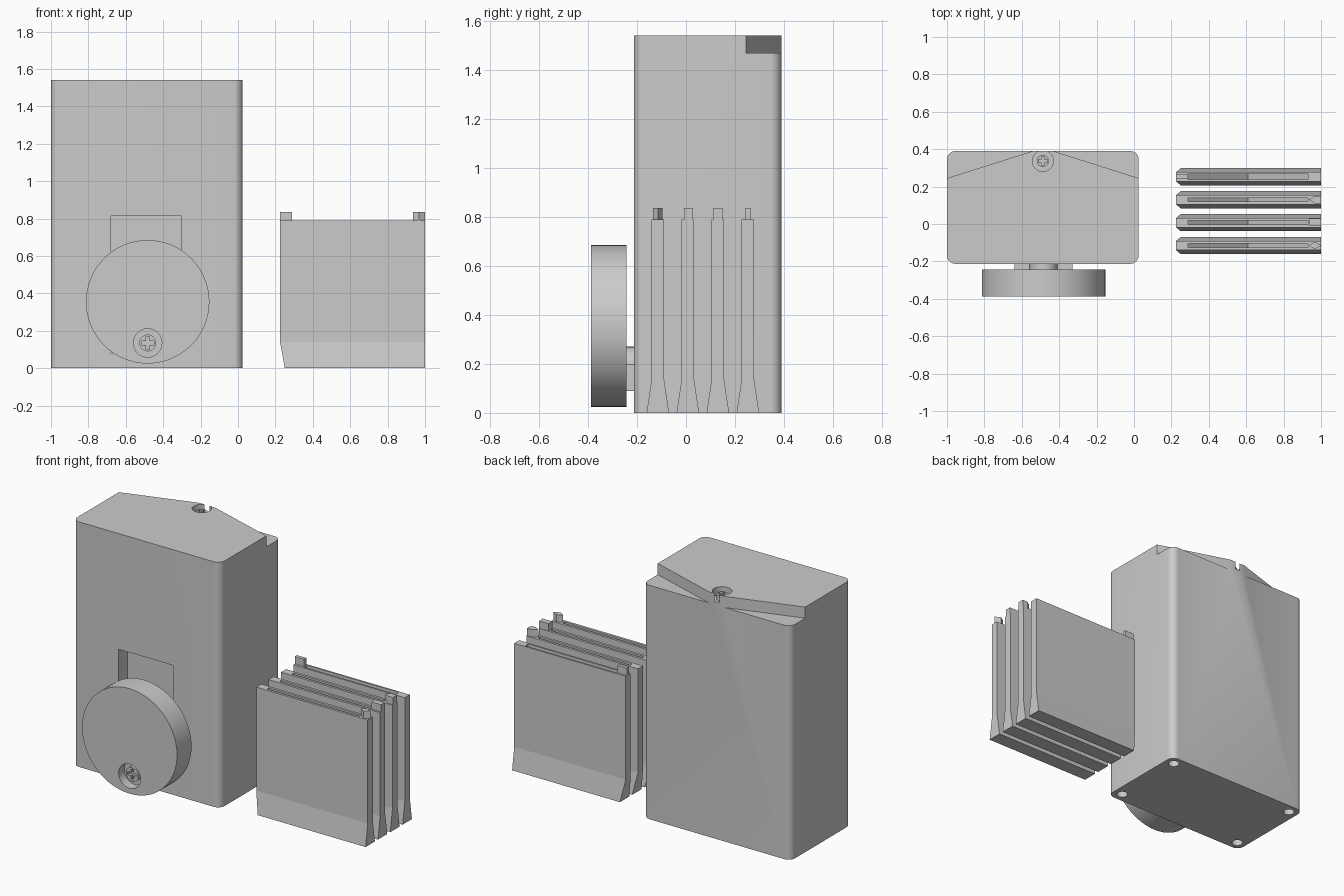
import bpy, bmesh
from math import sin, cos, pi, radians

if "Cube" in bpy.data.objects:
    bpy.data.objects.remove(bpy.data.objects["Cube"])


def loft(name, rings):
    """Solid skinned through matching rings of 3D points."""
    bm = bmesh.new()
    vs = [[bm.verts.new(p) for p in r] for r in rings]
    n = len(vs[0])
    for a, b in zip(vs, vs[1:]):
        for i in range(n):
            j = (i + 1) % n
            bm.faces.new((a[i], a[j], b[j], b[i]))
    bm.faces.new(vs[0][::-1])
    bm.faces.new(vs[-1])
    bmesh.ops.recalc_face_normals(bm, faces=bm.faces)
    me = bpy.data.meshes.new(name)
    bm.to_mesh(me)
    bm.free()
    ob = bpy.data.objects.new(name, me)
    bpy.context.collection.objects.link(ob)
    return ob


def prism(name, pts, axis, a, b):
    """Extrude a 2D outline along an axis from a to b."""
    put = {'x': lambda p, t: (t, p[0], p[1]),
           'y': lambda p, t: (p[0], t, p[1]),
           'z': lambda p, t: (p[0], p[1], t)}[axis]
    return loft(name, [[put(p, t) for p in pts] for t in (a, b)])


def rect(x0, x1, y0, y1):
    return [(x0, y0), (x1, y0), (x1, y1), (x0, y1)]


def circle(cx, cy, r, n=32):
    return [(cx + r * cos(2 * pi * i / n), cy + r * sin(2 * pi * i / n)) for i in range(n)]


def rounded(x0, x1, y0, y1, r, n=8):
    pts = []
    for k, (cx, cy) in enumerate([(x1 - r, y1 - r), (x0 + r, y1 - r),
                                  (x0 + r, y0 + r), (x1 - r, y0 + r)]):
        for i in range(n + 1):
            t = (k + i / n) * pi / 2
            pts.append((cx + r * cos(t), cy + r * sin(t)))
    return pts


def cut(ob, *cutters):
    """Subtract the cutters and remove them."""
    for c in cutters:
        m = ob.modifiers.new("cut", 'BOOLEAN')
        m.operation, m.solver, m.object = 'DIFFERENCE', 'EXACT', c
        bpy.context.view_layer.objects.active = ob
        bpy.ops.object.modifier_apply(modifier=m.name)
        bpy.data.objects.remove(c)


def smooth(ob):
    bpy.ops.object.select_all(action='DESELECT')
    ob.select_set(True)
    bpy.context.view_layer.objects.active = ob
    bpy.ops.object.shade_smooth_by_angle(angle=radians(30))


def screw(name, cx, cy, r, axis, floor, top):
    """Round screw head with a cross recess; top is its outer end."""
    ob = prism(name, circle(cx, cy, r), axis, floor, top)
    d = 0.02 if top > floor else -0.02
    L, w = r * 0.75, r * 0.22
    cut(ob, prism("slot_a", rect(cx - L, cx + L, cy - w, cy + w), axis, top - d, top + d),
        prism("slot_b", rect(cx - w, cx + w, cy - L, cy + L), axis, top - d, top + d))
    smooth(ob)


CX = -0.487
X0, X1, Y0, Y1, H = -1.0, 0.025, -0.213, 0.39, 1.54

# Housing with sloped rear corner steps, front window and fastener holes
body = prism("housing", rounded(X0, X1, Y0, Y1, 0.045), 'z', 0, H)
for s in (-1, 1):
    hw = (X1 - X0) / 2
    ux, uy = hw - 0.055, 0.145
    corner = [(CX + s * 0.055 - s * ux * 0.1, Y1 + uy * 0.1),
              (CX + s * (hw + ux * 0.1), Y1 - uy * 1.1),
              (CX + s * (hw + ux * 0.1), Y1 + uy * 0.1)]
    cut(body, prism("corner_step", corner, 'z', 1.47, H + 0.1))
cut(body, prism("window", rect(-0.68, -0.302, 0.08, 0.813), 'y', Y0 - 0.1, -0.125))
cut(body, prism("top_bore", circle(CX, 0.337, 0.056), 'z', 1.49, H + 0.1))
for x in (X0 + 0.06, X1 - 0.06):
    for y in (Y0 + 0.06, Y1 - 0.06):
        cut(body, prism("base_hole", circle(x, y, 0.033, 24), 'z', -0.1, 0.05))
smooth(body)
screw("top_screw", CX, 0.337, 0.032, 'z', 1.48, 1.52)

# Round front cover swinging on a pivot
disc = prism("swing_cover", circle(-0.483, 0.355, 0.33, 64), 'y', -0.387, -0.243)
cut(disc, prism("cover_bore", circle(-0.483, 0.135, 0.076), 'y', -0.5, -0.33))
smooth(disc)
screw("pivot_screw", -0.483, 0.135, 0.045, 'y', -0.32, -0.36)
smooth(prism("pivot_boss", circle(-0.483, 0.195, 0.075), 'y', -0.25, -0.12))
prism("pivot_bracket", rect(-0.64, -0.33, 0.09, 0.2), 'y', -0.243, -0.12)

# Four slotted plates with flared feet
for i in range(4):
    y = -0.115 + i * 0.1225
    rings = []
    for z, x0, h in ((0, 0.25, 0.046), (0.14, 0.225, 0.025), (0.79, 0.225, 0.025)):
        rings.append([(px, py, z) for px, py in rect(x0, 1.0, y - h, y + h)])
    plate = loft(f"plate_{i + 1}", rings)
    w = 0.014 if i == 3 else 0.01
    vee = [(0.29, 0.9), (0.29, 0.45), (0.61, 0.15), (0.93, 0.45), (0.93, 0.9)]
    cut(plate, prism("plate_slot", vee, 'y', y - w, y + w))
    # Key tab, a different shape on each plate
    tab = [[(0.935, y), (0.967, y - 0.02), (1.0, y), (0.967, y + 0.02)],
           rect(0.935, 1.0, y - 0.015, y + 0.022),
           [(0.935, y), (0.967, y - 0.02), (1.0, y - 0.02), (1.0, y + 0.02), (0.967, y + 0.02)],
           rect(0.225, 0.29, y - 0.01, y + 0.012)][i]
    prism(f"plate_tab_{i + 1}", tab, 'z', 0.78, 0.836)
